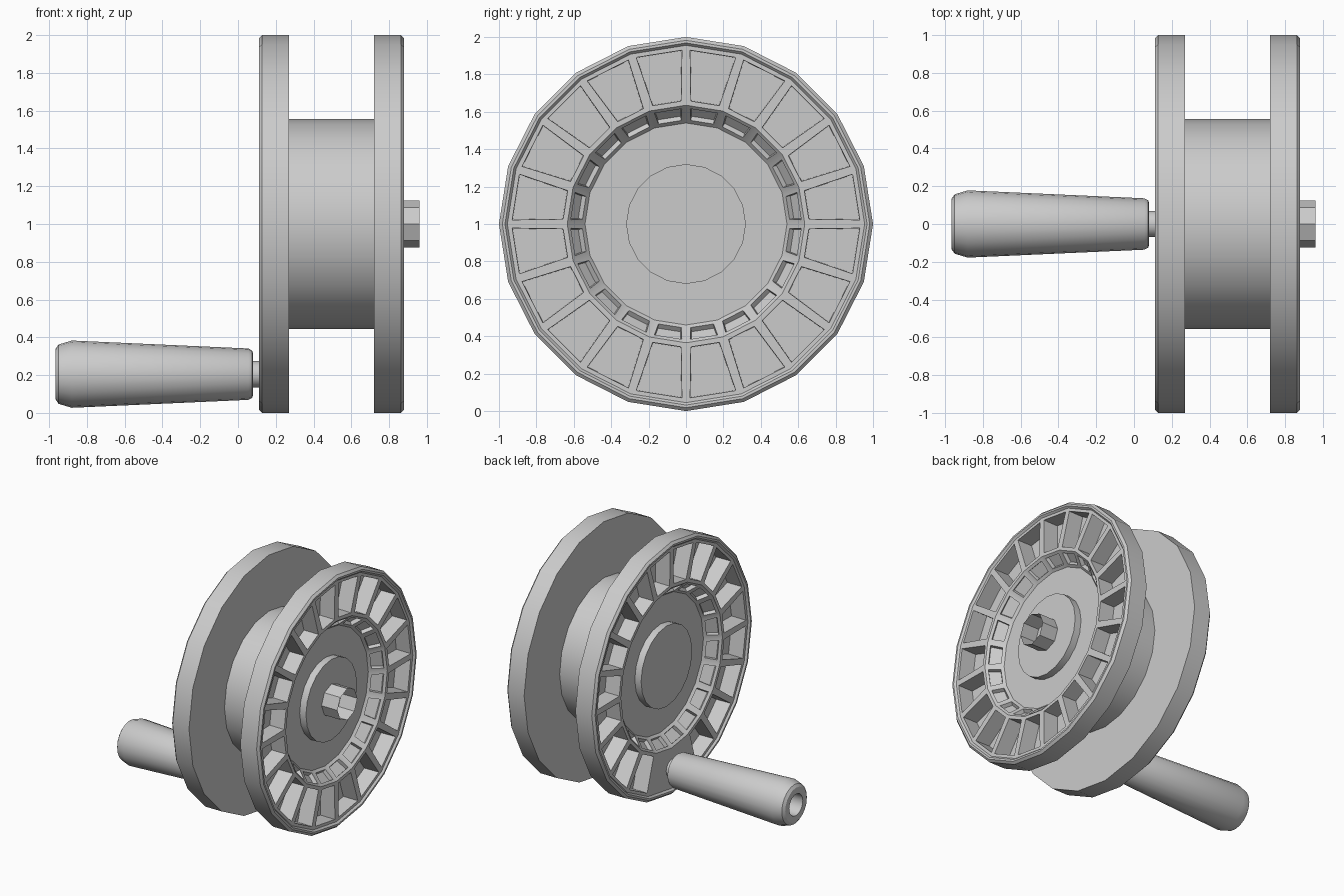
import bpy, bmesh, math

if "Cube" in bpy.data.objects:
    bpy.data.objects.remove(bpy.data.objects["Cube"])


def lathe(profile, sides, zc, caps=True, flip=1):
    """Revolve (x, radius) points about an x-parallel axis; returns bmesh and face bands."""
    bm = bmesh.new()
    rings = []
    for x, r in profile:
        rings.append([bm.verts.new((x, flip * r * math.sin(2 * math.pi * k / sides),
                                    zc + r * math.cos(2 * math.pi * k / sides)))
                      for k in range(sides)])
    bands = []
    for a, b in zip(rings, rings[1:]):
        bands.append([bm.faces.new((a[k], a[(k + 1) % sides], b[(k + 1) % sides], b[k]))
                      for k in range(sides)])
    if caps:
        bm.faces.new(rings[0])
        bm.faces.new(rings[-1])
    bmesh.ops.recalc_face_normals(bm, faces=bm.faces[:])
    return bm, bands


def finish(bm, name):
    mesh = bpy.data.meshes.new(name)
    bm.to_mesh(mesh)
    bm.free()
    ob = bpy.data.objects.new(name, mesh)
    bpy.context.collection.objects.link(ob)
    bpy.ops.object.select_all(action='DESELECT')
    ob.select_set(True)
    bpy.context.view_layer.objects.active = ob
    bpy.ops.object.shade_smooth_by_angle(angle=math.radians(30))
    return ob


def recess(bm, faces, border, taper, depth):
    """Frame each face, then sink its middle."""
    bmesh.ops.inset_individual(bm, faces=faces, thickness=border, depth=0)
    bmesh.ops.inset_individual(bm, faces=faces, thickness=taper, depth=-depth)


SIDES = 20
MID = 0.495  # middle plane of the spool along x


def flange(name, side, solid):
    # Profile from the boss outward, over the rim, to the flat inner face
    prof = [(0.325, 0.32), (0.27, 0.32), (0.27, 0.54), (0.37, 0.635), (0.37, 0.955),
            (0.385, 0.968), (0.385, 0.982), (0.368, 1.0), (0.225, 1.0), (0.225, 0.5)]
    bm, bands = lathe([(MID + side * x, r) for x, r in prof], SIDES, 1.0)
    windows = bands[2]
    pockets = [f for k, f in enumerate(bands[3]) if k not in solid]
    recess(bm, pockets, 0.034, 0.003, 0.125)
    recess(bm, windows, 0.034, 0.002, 0.03)
    return finish(bm, name)


# Two ribbed flanges; the left one is solid where the handle is mounted
flange("right_flange", 1, ())
flange("left_flange", -1, (9, 10))

# Drum between the flanges
finish(lathe([(0.27, 0.555), (0.72, 0.555)], SIDES, 1.0)[0], "drum")

# Open thin-walled axle socket on the right
finish(lathe([(0.82, 0.125), (0.96, 0.125)], 8, 1.0, caps=False)[0], "axle_socket")

# Tapered crank handle with a recessed end, and its pin
finish(lathe([(-0.80, 0.08), (-0.965, 0.085), (-0.965, 0.135), (-0.95, 0.157),
              (-0.88, 0.178), (0.055, 0.136), (0.075, 0.125), (0.08, 0.11),
              (0.08, 0.05)], 20, 0.205)[0], "handle_grip")
finish(lathe([(0.05, 0.07), (0.15, 0.07)], 16, 0.205)[0], "handle_pin")
